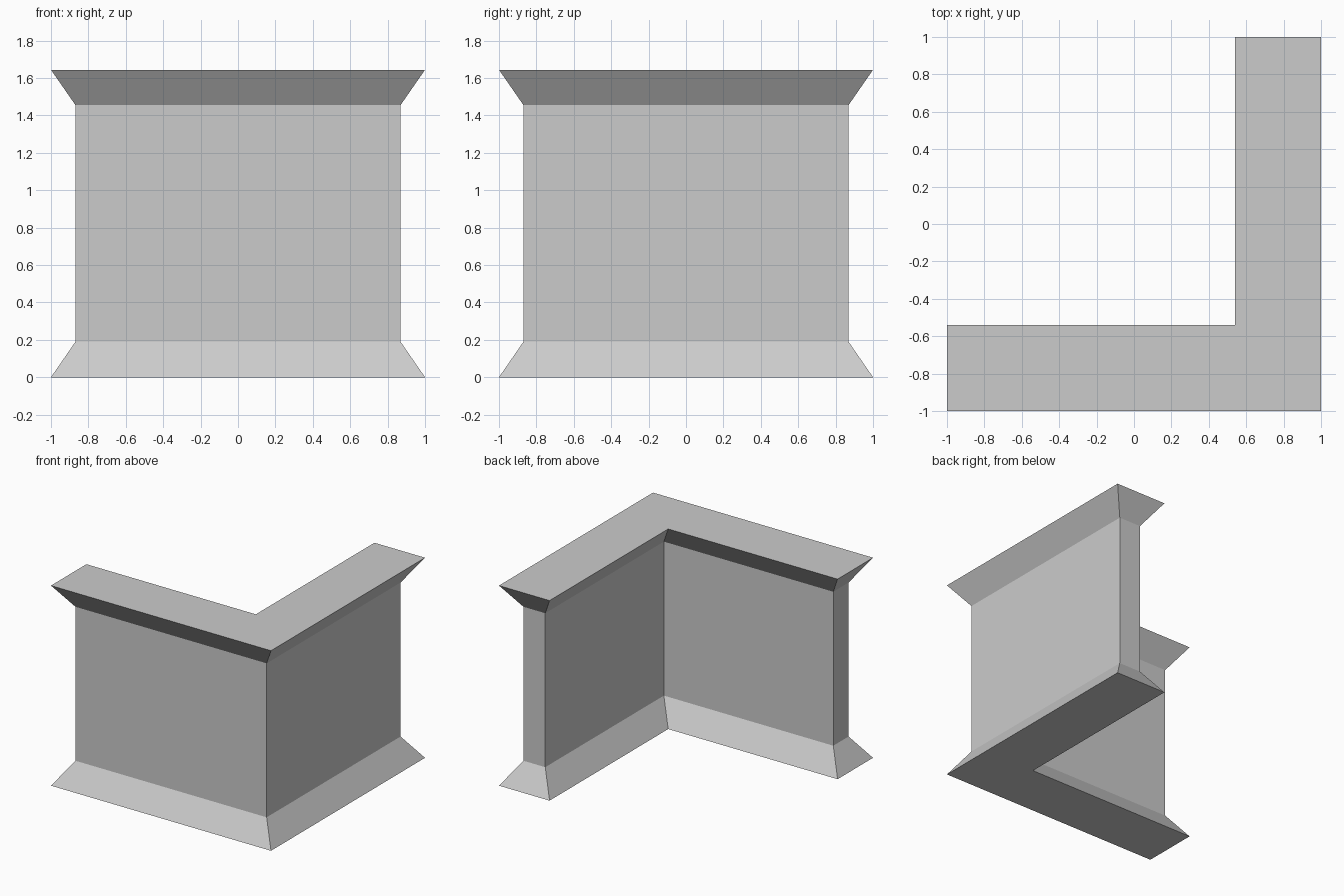
import bpy, bmesh

if "Cube" in bpy.data.objects:
    bpy.data.objects.remove(bpy.data.objects["Cube"])

WIDTH = 0.46    # arm width at the flared edges
INSET = 0.131   # how far the wall sits in from the flares
LEVELS = [(0.0, 0.0), (0.19, INSET), (1.455, INSET), (1.644, 0.0)]  # (height, inset)


def l_outline(d):
    """L-shaped corner footprint, shrunk evenly by d."""
    o, i = 1 - d, 1 - WIDTH + d
    return [(-o, -o), (o, -o), (o, o), (i, o), (i, -i), (-o, -i)]


# corner wall: stacked L outlines with flared base and cap
bm = bmesh.new()
rings = [[bm.verts.new((x, y, z)) for x, y in l_outline(d)] for z, d in LEVELS]
for low, high in zip(rings, rings[1:]):
    for k in range(len(low)):
        n = (k + 1) % len(low)
        bm.faces.new((low[k], low[n], high[n], high[k]))
bm.faces.new(rings[0][::-1])
bm.faces.new(rings[-1])
bmesh.ops.recalc_face_normals(bm, faces=bm.faces)

mesh = bpy.data.meshes.new("corner_wall")
bm.to_mesh(mesh)
bm.free()
bpy.context.collection.objects.link(bpy.data.objects.new("corner_wall", mesh))
